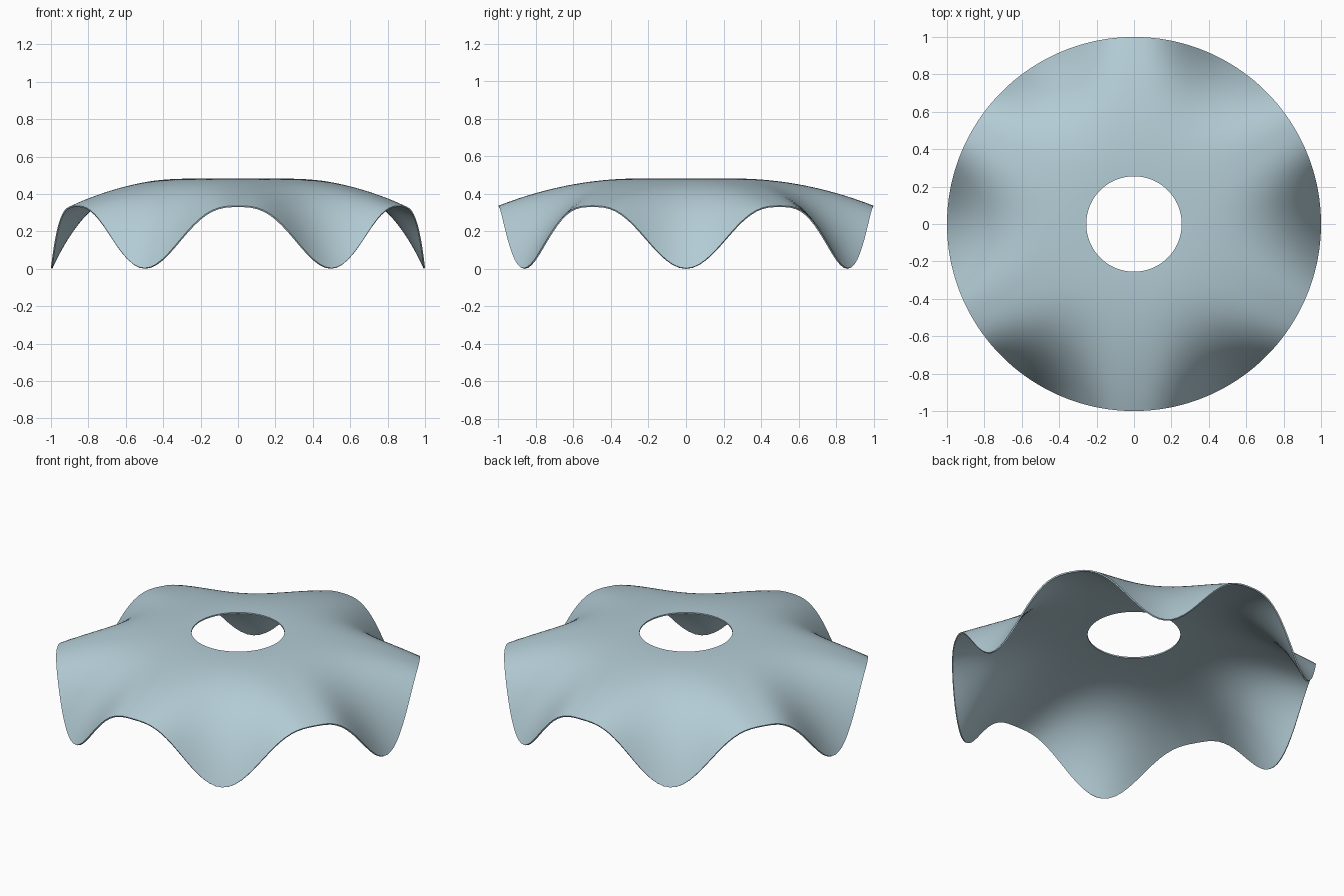
import bpy
import bmesh
from math import cos, sin, pi

cube = bpy.data.objects.get("Cube")
if cube:
    bpy.data.objects.remove(cube, do_unlink=True)

SEGMENTS, RINGS = 180, 36
HOLE, RIM = 0.255, 1.0
TOP, THICKNESS = 0.482, 0.008
RIDGE_DROP, FOLD_DROP, FOLDS = 0.145, 0.333, 6


def height(r, angle):
    """Shallow dome with six folds that deepen towards the rim."""
    t = (r - HOLE) / (RIM - HOLE)
    fold = max(0.0, (1 + cos(FOLDS * angle)) / 2) ** 1.45
    return TOP - RIDGE_DROP * t ** 2 - FOLD_DROP * t ** 4 * fold


# Colour
glaze = bpy.data.materials.new("pale_blue_grey")
glaze.use_nodes = True
colour = (0.45, 0.60, 0.66, 1)
glaze.diffuse_color = colour
glaze.node_tree.nodes["Principled BSDF"].inputs["Base Color"].default_value = colour

# Wavy ring-shaped sheet
bm = bmesh.new()
rings = []
for i in range(RINGS + 1):
    r = HOLE + (RIM - HOLE) * i / RINGS
    ring = []
    for j in range(SEGMENTS):
        a = 2 * pi * j / SEGMENTS
        ring.append(bm.verts.new((r * cos(a), r * sin(a), height(r, a))))
    rings.append(ring)
for inner, outer in zip(rings, rings[1:]):
    for j in range(SEGMENTS):
        k = (j + 1) % SEGMENTS
        bm.faces.new((inner[j], outer[j], outer[k], inner[k]))

mesh = bpy.data.meshes.new("wavy_shade")
bm.to_mesh(mesh)
bm.free()
shade = bpy.data.objects.new("wavy_shade", mesh)
bpy.context.collection.objects.link(shade)
mesh.materials.append(glaze)

# Thin wall, added below the upper surface
wall = shade.modifiers.new("wall", 'SOLIDIFY')
wall.thickness = THICKNESS
wall.offset = -1

bpy.ops.object.select_all(action='DESELECT')
shade.select_set(True)
bpy.context.view_layer.objects.active = shade
bpy.ops.object.modifier_apply(modifier=wall.name)
bpy.ops.object.shade_smooth_by_angle(angle=pi / 4)
